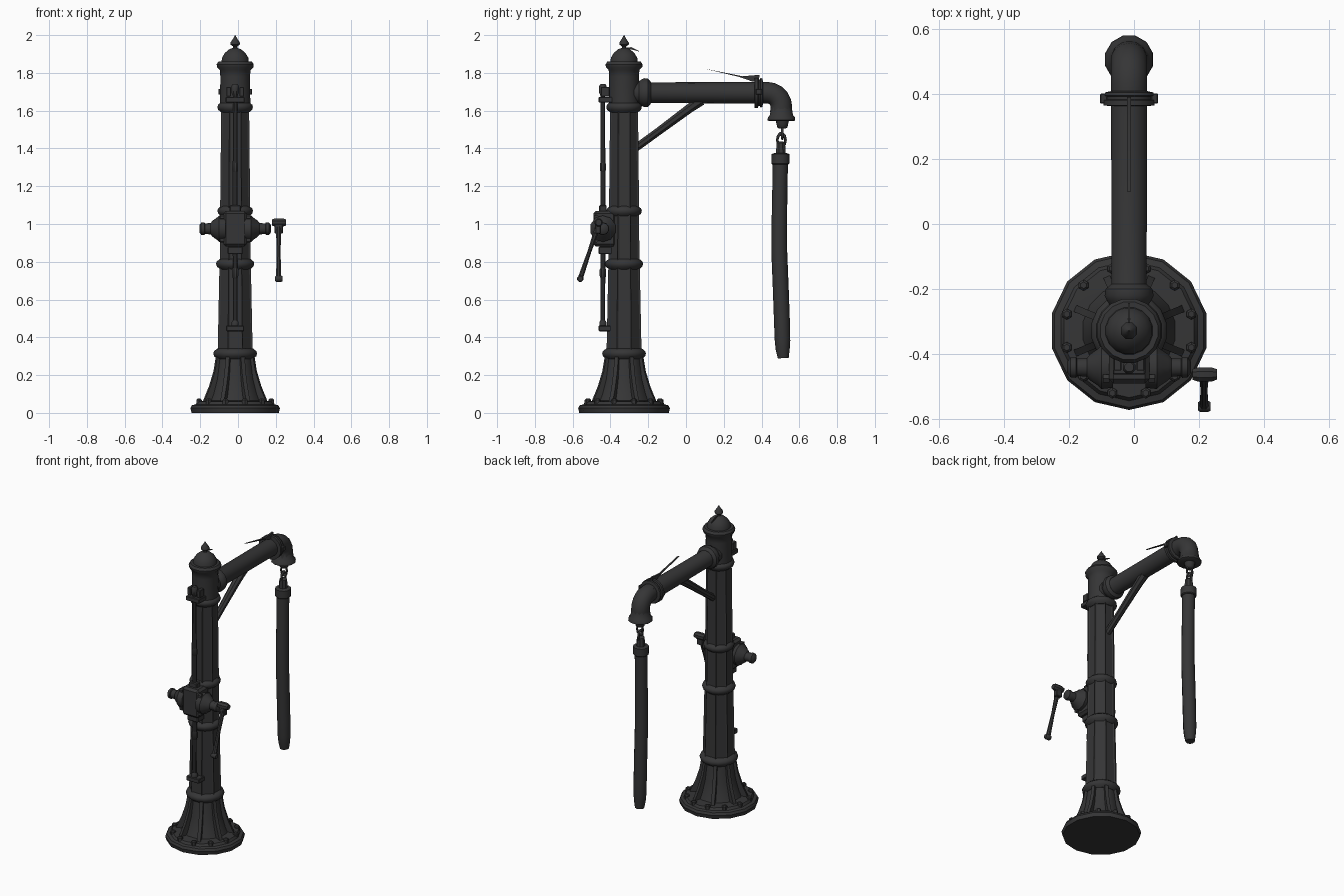
import bpy, bmesh, math
from mathutils import Vector

cube = bpy.data.objects.get("Cube")
if cube:
    bpy.data.objects.remove(cube, do_unlink=True)

iron = bpy.data.materials.new("dark_cast_iron")
iron.use_nodes = True
colour = (0.036, 0.036, 0.037, 1)
iron.diffuse_color = colour
iron.node_tree.nodes["Principled BSDF"].inputs["Base Color"].default_value = colour
iron.node_tree.nodes["Principled BSDF"].inputs["Roughness"].default_value = 0.8

CX, CY = -0.015, -0.328   # column axis
X, Y, Z = Vector((1, 0, 0)), Vector((0, 1, 0)), Vector((0, 0, 1))


def finish(name, bm, angle=40):
    bmesh.ops.recalc_face_normals(bm, faces=bm.faces)
    mesh = bpy.data.meshes.new(name)
    bm.to_mesh(mesh)
    bm.free()
    mesh.materials.append(iron)
    obj = bpy.data.objects.new(name, mesh)
    bpy.context.collection.objects.link(obj)
    bpy.ops.object.select_all(action='DESELECT')
    obj.select_set(True)
    bpy.context.view_layer.objects.active = obj
    bpy.ops.object.shade_smooth_by_angle(angle=math.radians(angle))
    return obj


def loft(name, rings, sides, panel=0, angle=40):
    """Skin rings given as (centre, direction, radius), with optional sunk panels."""
    bm = bmesh.new()
    loops = []
    for centre, d, r in rings:
        d = d.normalized()
        u = Y if abs(d.x) > 0.9 else X
        v = d.cross(u).normalized()
        turn = [2 * math.pi * (i + 0.5) / sides for i in range(sides)]
        loops.append([bm.verts.new(centre + r * (math.cos(a) * u + math.sin(a) * v)) for a in turn])
    walls = []
    for a, b in zip(loops, loops[1:]):
        for i in range(sides):
            j = (i + 1) % sides
            walls.append(bm.faces.new((a[i], a[j], b[j], b[i])))
    bm.faces.new(loops[0][::-1])
    bm.faces.new(loops[-1])
    if panel:
        bmesh.ops.recalc_face_normals(bm, faces=bm.faces)
        bmesh.ops.inset_individual(bm, faces=walls, thickness=0.012, depth=-panel)
    return finish(name, bm, angle)


def lathe(name, origin, axis, profile, sides=14, **kw):
    """Profile of (distance along axis, radius)."""
    origin = Vector(origin)
    return loft(name, [(origin + axis * t, axis, r) for t, r in profile], sides, **kw)


def sweep(name, path, sides=8):
    """Tube through (y, z, radius) points in the plane of the arm."""
    pts = [Vector((CX, y, z)) for y, z, r in path]
    last = len(pts) - 1
    rings = [(p, pts[min(i + 1, last)] - pts[max(i - 1, 0)], path[i][2]) for i, p in enumerate(pts)]
    return loft(name, rings, sides)


def box(name, centre, size):
    bm = bmesh.new()
    bmesh.ops.create_cube(bm, size=1)
    for v in bm.verts:
        v.co = Vector([c + s * k for c, s, k in zip(centre, size, v.co)])
    bmesh.ops.bevel(bm, geom=bm.edges[:], offset=min(size) * 0.12, segments=1, affect='EDGES')
    return finish(name, bm, 30)


def plate(name, outline, thickness, place):
    """Extruded flat outline; place maps (a, b, side offset) to a point."""
    bm = bmesh.new()
    sides = [[bm.verts.new(place(a, b, s * thickness / 2)) for a, b in outline] for s in (-1, 1)]
    n = len(outline)
    bm.faces.new(sides[0][::-1])
    bm.faces.new(sides[1])
    for i in range(n):
        j = (i + 1) % n
        bm.faces.new((sides[0][i], sides[0][j], sides[1][j], sides[1][i]))
    return finish(name, bm, 30)


def link(name, y, z, turn):
    bm = bmesh.new()
    n, m = 10, 6
    grid = []
    for i in range(n):
        a = 2 * math.pi * i / n
        row = []
        for j in range(m):
            b = 2 * math.pi * j / m
            r = 0.022 + 0.007 * math.cos(b)
            p, q = r * math.cos(a), 0.007 * math.sin(b)
            c, s = math.cos(turn), math.sin(turn)
            row.append(bm.verts.new((CX + p * c - q * s, y + p * s + q * c, z + 1.5 * r * math.sin(a))))
        grid.append(row)
    for i in range(n):
        for j in range(m):
            k, l = (i + 1) % n, (j + 1) % m
            bm.faces.new((grid[i][j], grid[k][j], grid[k][l], grid[i][l]))
    return finish(name, bm, 60)


# Base flange, flared foot, ribs and bolts
axis = (CX, CY, 0)
lathe("base_flange", axis, Z, [(0, 0.237), (0.025, 0.243), (0.04, 0.235), (0.045, 0.215), (0.06, 0.205), (0.065, 0.14)])
lathe("flared_foot", axis, Z, [(0.05, 0.15), (0.1, 0.13), (0.18, 0.108), (0.3, 0.092)], 16)
rib = [(0.06, 0.05), (0.182, 0.05), (0.178, 0.068), (0.146, 0.14), (0.12, 0.22), (0.106, 0.3), (0.06, 0.3)]
for i in range(8):
    a = math.pi * (i + 0.5) / 4
    out, side = Vector((math.cos(a), math.sin(a), 0)), Vector((-math.sin(a), math.cos(a), 0))
    plate(f"foot_rib_{i}", rib, 0.022, lambda p, q, s: Vector(axis) + out * p + Z * q + side * s)
for i in range(12):
    a = math.pi * (i + 0.5) / 6
    spot = (CX + 0.198 * math.cos(a), CY + 0.198 * math.sin(a), 0.045)
    lathe(f"base_bolt_{i}", spot, Z, [(0, 0.017), (0.024, 0.017), (0.03, 0.01)], 6)

# Column sections with sunk panels, and collars between them
for name, z0, z1, r0, r1 in (("lower", 0.33, 0.78, 0.1, 0.09), ("middle", 0.8, 1.06, 0.088, 0.086),
                             ("upper", 1.08, 1.61, 0.086, 0.08)):
    lathe(name + "_column", axis, Z, [(z0, r0), (z1, r1)], 8, panel=0.005, angle=25)
for name, z, r in (("foot", 0.315, 0.118), ("lower", 0.79, 0.103), ("middle", 1.07, 0.096), ("upper", 1.62, 0.096)):
    lathe(name + "_collar", axis, Z, [(z - 0.03, r - 0.022), (z - 0.015, r - 0.004), (z, r), (z + 0.012, r - 0.004),
                                      (z + 0.026, r - 0.022)], 16)

# Head, domed cap and finial
lathe("column_head", axis, Z, [(1.62, 0.082), (1.78, 0.08), (1.815, 0.083), (1.83, 0.098), (1.845, 0.1), (1.86, 0.09)], 16)
lathe("domed_cap", axis, Z, [(1.855, 0.074), (1.88, 0.071), (1.905, 0.056), (1.925, 0.032), (1.932, 0.012)], 16)
lathe("finial", axis, Z, [(1.925, 0.014), (1.94, 0.012), (1.95, 0.027), (1.96, 0.027), (1.98, 0.013), (2.0, 0.001)], 8)
plate("cap_leaf", [(0, 1.934), (0.085, 1.912), (0.04, 1.936)], 0.006, lambda p, q, s: Vector((CX + s, CY + p, q)))

# Horizontal pipe arm with flanges, elbow and outlet
arm = (CX, 0, 1.695)
lathe("pipe_arm", arm, Y, [(-0.3, 0.062), (-0.2, 0.058), (-0.19, 0.055), (0.42, 0.057)], 14)
lathe("inner_flange", arm, Y, [(-0.25, 0.06), (-0.235, 0.07), (-0.22, 0.077), (-0.2, 0.074), (-0.185, 0.056)], 14)
lathe("outer_flange", arm, Y, [(0.362, 0.057), (0.364, 0.08), (0.38, 0.08), (0.383, 0.07), (0.392, 0.07),
                               (0.394, 0.078), (0.404, 0.076), (0.408, 0.057)], 14)
bend = [(0.4, 1.695, 0.056)]
for k in range(6):
    a = math.radians(18 * k)
    bend.append((0.43 + 0.075 * math.sin(a), 1.62 + 0.075 * math.cos(a), 0.057))
sweep("elbow", bend + [(0.503, 1.59, 0.058)], 14)
lathe("outlet_flare", (CX, 0.505, 0), Z, [(1.545, 0.068), (1.55, 0.076), (1.565, 0.074), (1.575, 0.064), (1.62, 0.056)], 12)
lathe("outlet_plug", (CX, 0.51, 0), Z, [(1.505, 0.018), (1.512, 0.027), (1.53, 0.031), (1.55, 0.036)], 10)
for s in (-1, 1):
    box("flange_lug", (CX + s * 0.078, 0.385, 1.7), (0.022, 0.03, 0.03))
plate("arm_latch", [(0.1, 1.822), (0.3, 1.782), (0.39, 1.79), (0.385, 1.755), (0.35, 1.755), (0.28, 1.779)], 0.012,
      lambda p, q, s: Vector((CX + s, p, q)))
sweep("arm_brace", [(-0.27, 1.4, 0.022), (-0.15, 1.487, 0.022), (0.02, 1.613, 0.026), (0.08, 1.655, 0.03)], 8)

# Links and hanging hose
link("upper_link", 0.51, 1.485, 0)
link("lower_link", 0.505, 1.445, math.pi / 2)
lathe("hose_hanger", (CX, 0.502, 0), Z, [(1.35, 0.03), (1.39, 0.027), (1.43, 0.024), (1.436, 0.015)], 8)
lathe("hose_clamp", (CX, 0.5, 0), Z, [(1.315, 0.044), (1.32, 0.049), (1.37, 0.049), (1.376, 0.03)], 12)
sweep("hose", [(0.5, 1.36, 0.041), (0.497, 1.2, 0.04), (0.494, 1.0, 0.041), (0.494, 0.85, 0.042), (0.502, 0.65, 0.042),
               (0.508, 0.48, 0.042), (0.511, 0.38, 0.041), (0.512, 0.335, 0.037), (0.515, 0.29, 0.029)], 10)

# Control rod with guides on the front
RY = -0.44
sweep("control_rod", [(RY, 0.44, 0.013), (RY, 0.9, 0.014), (RY, 1.3, 0.014), (RY, 1.74, 0.012)], 8)
for name, z, r in (("bottom", 0.46, 0.02), ("low", 0.74, 0.018), ("mid", 1.3, 0.017), ("top", 1.71, 0.021)):
    lathe(name + "_rod_sleeve", (CX, RY, z), Z, [(-0.03, r * 0.7), (-0.015, r), (0.02, r), (0.03, r * 0.7)], 8)
for name, z, w, h in (("bottom", 0.447, 0.095, 0.03), ("low", 0.86, 0.08, 0.04), ("top", 1.657, 0.1, 0.03)):
    box(name + "_rod_guide", (CX, RY + 0.02, z), (w, 0.085, h))
for s in (-1, 1):
    box("guide_ear", (CX + s * 0.035, RY + 0.012, 1.7), (0.024, 0.045, 0.05))

# Gear housing with a cross shaft
box("gear_housing", (CX, -0.43, 0.975), (0.125, 0.12, 0.19))
box("housing_top", (CX, RY, 1.075), (0.06, 0.04, 0.05))
for s, name in ((-1, "right"), (1, "left")):
    lathe(name + "_shaft_boss", (CX, -0.44, 0.975), X * s,
          [(0.05, 0.066), (0.085, 0.07), (0.095, 0.06), (0.12, 0.042), (0.13, 0.03), (0.16, 0.028), (0.163, 0.034),
           (0.18, 0.032), (0.19, 0.018)], 10)
    for z in (0.915, 1.035):
        lathe(name + "_housing_bolt", (CX + s * 0.06, -0.475, z), X * s, [(0, 0.014), (0.02, 0.014)], 6)

# Crank with hub and grip
hub, tip = Vector((0.215, -0.462, 1.0)), Vector((0.215, -0.56, 0.71))
lathe("crank_hub", (0.18, hub.y, 1.008), X, [(0, 0.018), (0.015, 0.023), (0.06, 0.023), (0.075, 0.017)], 8)
box("crank_socket", (0.215, hub.y - 0.004, 0.98), (0.044, 0.03, 0.06))
loft("crank_arm", [(hub.lerp(tip, t), tip - hub, r) for t, r in ((0, 0.016), (0.5, 0.011), (1, 0.015))], 8)
lathe("crank_grip", (0.197, tip.y, tip.z), X, [(0, 0.014), (0.006, 0.018), (0.032, 0.018), (0.038, 0.014)], 8)
